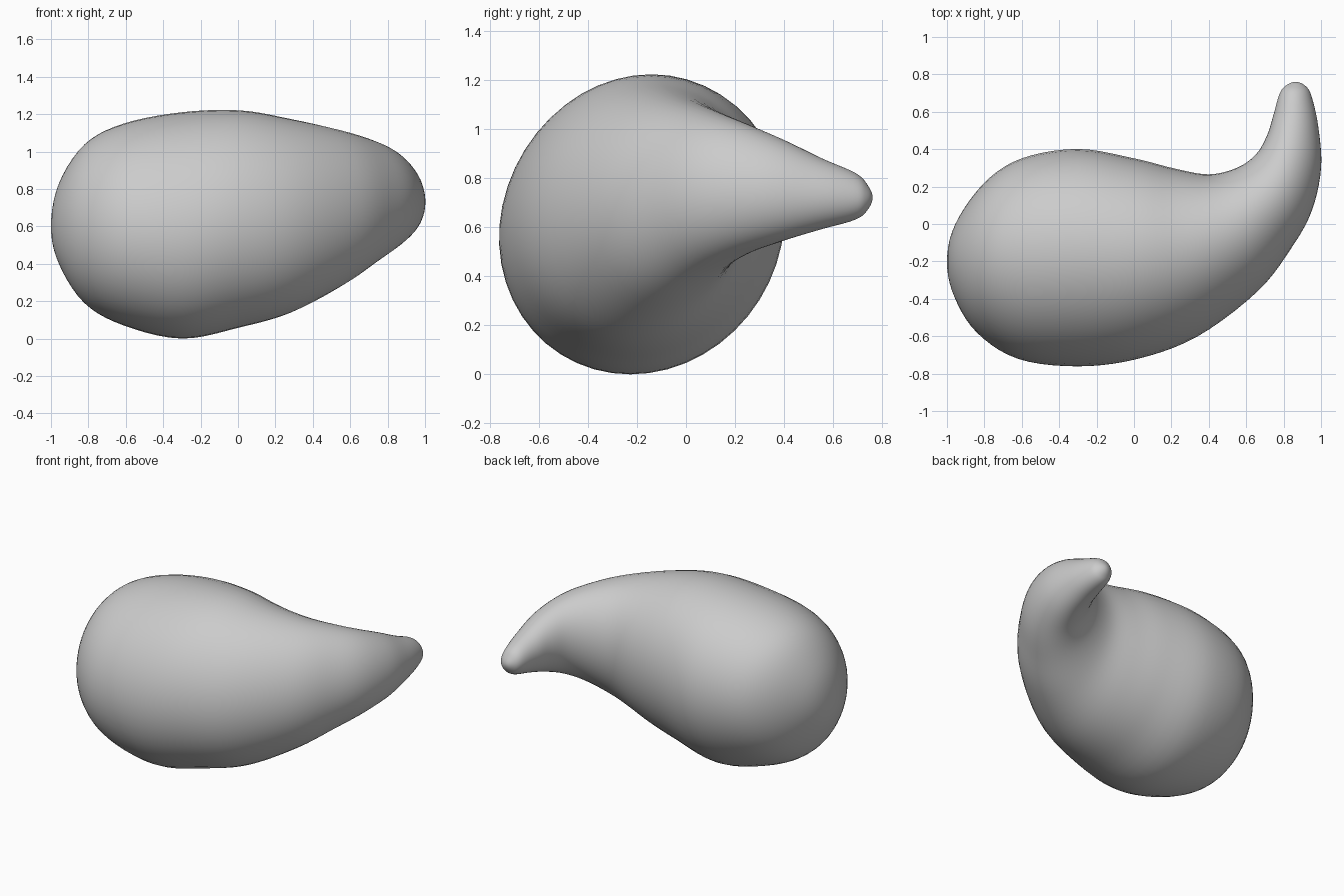
import bpy
import bmesh
import math
from mathutils import Vector

cube = bpy.data.objects.get("Cube")
if cube:
    bpy.data.objects.remove(cube, do_unlink=True)

# Cross-sections along the bend: inner x, y; outer x, y; bottom z, top z
STATIONS = [
    (-1, -.2, -1, -.2, .6, .6),
    (-.955, 0, -.96, -.39, .4, .83),
    (-.8, .22, -.84, -.58, .19, 1.04),
    (-.6, .35, -.62, -.72, .07, 1.15),
    (-.3, .4, -.3, -.76, 0, 1.21),
    (0, .35, .02, -.72, .06, 1.22),
    (.22, .295, .34, -.6, .14, 1.175),
    (.4, .265, .66, -.36, .28, 1.12),
    (.55, .3, .84, -.13, .4, 1.07),
    (.65, .37, .95, .07, .48, 1.02),
    (.71, .47, 1, .3, .54, .955),
    (.745, .58, .985, .52, .59, .88),
    (.78, .7, .95, .68, .63, .82),
    (.82, .745, .92, .735, .67, .77),
    (.87, .76, .87, .76, .72, .72),
]
STEPS, SIDES, LEAN = 5, 48, .08


def flipped(s):
    """Mirror a section through the pole so the ends stay round."""
    return (s[2], s[3], s[0], s[1], s[5], s[4])


def spline(a, b, c, d, t):
    return tuple(
        q + .5 * t * (r - p + t * (2 * p - 5 * q + 4 * r - s + t * (3 * (q - r) + s - p)))
        for p, q, r, s in zip(a, b, c, d))


def section_ring(bm, s):
    """Leaning oval between the inner and outer edge of a section."""
    inner, outer = Vector((s[0], s[1], 0)), Vector((s[2], s[3], 0))
    middle, half = (inner + outer) / 2, (outer - inner) / 2
    mid_z, half_z = (s[4] + s[5]) / 2, (s[5] - s[4]) / 2
    ring = []
    for i in range(SIDES):
        angle = math.tau * i / SIDES
        across = math.cos(angle) - LEAN * math.sin(angle)
        point = middle + half * across
        point.z = mid_z + half_z * math.sin(angle)
        ring.append(bm.verts.new(point))
    return ring


# Curved teardrop body, lofted from pole to pole
bm = bmesh.new()
keys = [flipped(STATIONS[1])] + STATIONS + [flipped(STATIONS[-2])]
rings = []
for k in range(len(STATIONS) - 1):
    for j in range(STEPS):
        if k + j > 0:
            rings.append(section_ring(bm, spline(*keys[k:k + 4], j / STEPS)))
for a, b in zip(rings, rings[1:]):
    for i in range(SIDES):
        n = (i + 1) % SIDES
        bm.faces.new((a[i], a[n], b[n], b[i]))

# Rounded ends
for ring, end in ((rings[0], STATIONS[0]), (rings[-1], STATIONS[-1])):
    pole = bm.verts.new((end[0], end[1], end[4]))
    for i in range(SIDES):
        bm.faces.new((ring[i], ring[(i + 1) % SIDES], pole))
bmesh.ops.recalc_face_normals(bm, faces=bm.faces)
mesh = bpy.data.meshes.new("curved_teardrop")
bm.to_mesh(mesh)
bm.free()
body = bpy.data.objects.new("curved_teardrop", mesh)
bpy.context.collection.objects.link(body)

# Plain grey finish
grey = bpy.data.materials.new("light grey")
grey.use_nodes = True
grey.diffuse_color = (.6, .6, .6, 1)
grey.node_tree.nodes["Principled BSDF"].inputs["Base Color"].default_value = (.6, .6, .6, 1)
mesh.materials.append(grey)
mesh.shade_smooth()
